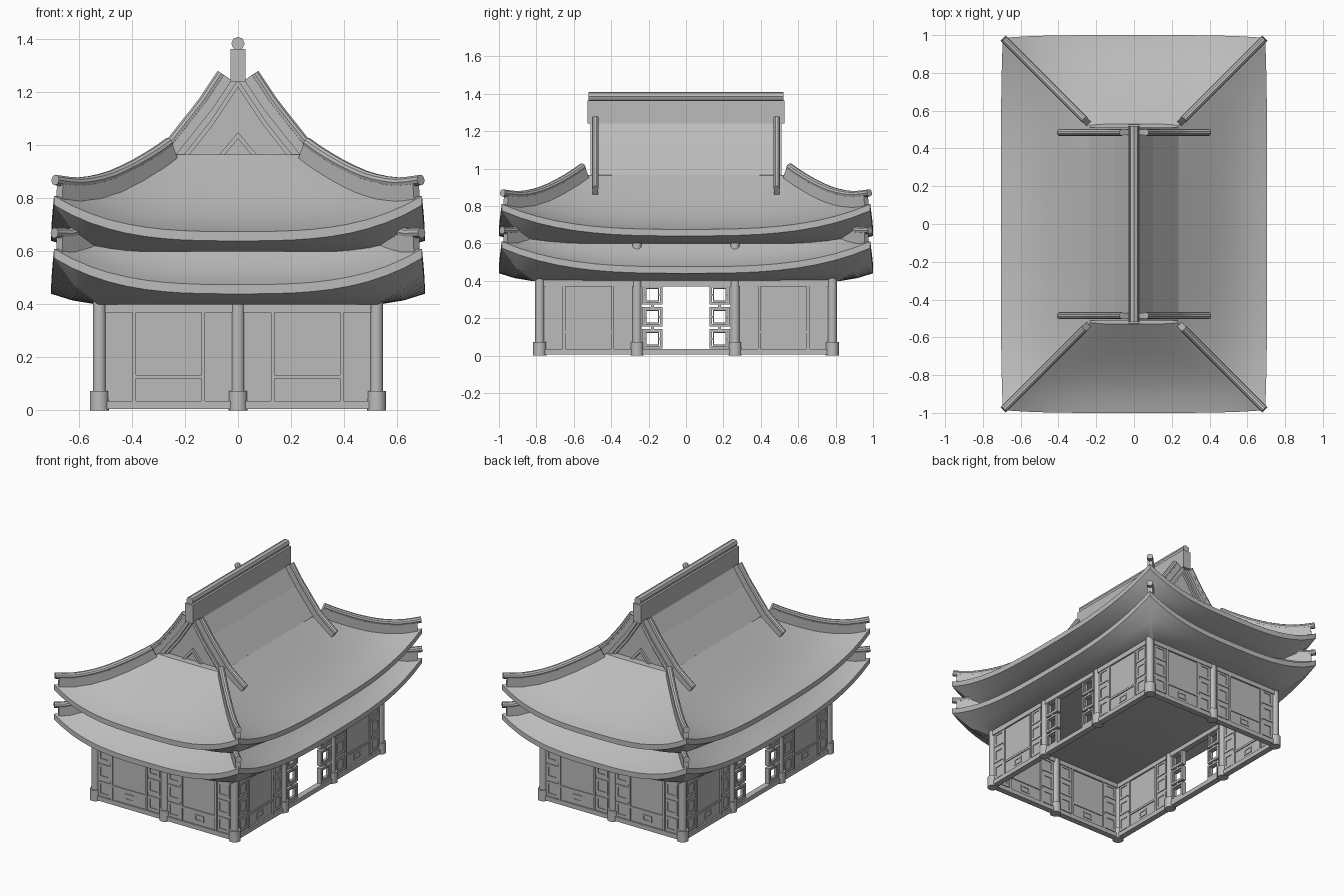
import bpy, bmesh, math
from mathutils import Vector

if "Cube" in bpy.data.objects:
    bpy.data.objects.remove(bpy.data.objects["Cube"])

grey = bpy.data.materials.new("plain_grey")
grey.use_nodes = True
grey.diffuse_color = (0.5, 0.5, 0.5, 1)
grey.node_tree.nodes["Principled BSDF"].inputs["Base Color"].default_value = (0.5, 0.5, 0.5, 1)


def finish(name, bm, smooth=False):
    bmesh.ops.recalc_face_normals(bm, faces=bm.faces)
    mesh = bpy.data.meshes.new(name)
    bm.to_mesh(mesh)
    bm.free()
    mesh.materials.append(grey)
    ob = bpy.data.objects.new(name, mesh)
    bpy.context.collection.objects.link(ob)
    if smooth:
        bpy.ops.object.select_all(action="DESELECT")
        ob.select_set(True)
        bpy.context.view_layer.objects.active = ob
        bpy.ops.object.shade_smooth_by_angle(angle=math.radians(28))
    return ob


def bridge(bm, a, b):
    for i in range(len(a)):
        j = (i + 1) % len(a)
        bm.faces.new((a[i], a[j], b[j], b[i]))


# Curved roofs: rectangular rings, inset by d, with corners swept upward
HALF_X, HALF_Y, LIFT, SEG = 0.705, 1.0, 0.135, 20


def ring(bm, d, z, lift):
    a, b, verts = HALF_X - d, HALF_Y - d, []
    for side in range(4):
        for i in range(SEG):
            s = 2 * i / SEG - 1
            x, y = [(s * a, -b), (a, s * b), (-s * a, b), (-a, -s * b)][side]
            k = 1 - 0.015 * s ** 4
            verts.append(bm.verts.new((x * k, y * k, z + lift * abs(s) ** 3)))
    return verts


def fade(d):
    return LIFT * max(0, 1 - d / 0.47) ** 1.5


def roof(name, base, profile):
    bm = bmesh.new()
    under = [(0.17, base, 0), (0.08, base + 0.015, 0.05), (0, base + 0.04, LIFT)]
    rings = [ring(bm, *u) for u in under] + [ring(bm, d, z, fade(d)) for d, z in profile]
    for a, b in zip(rings, rings[1:]):
        bridge(bm, a, b)
    bm.faces.new(rings[0])
    bm.faces.new(rings[-1])
    return finish(name, bm, True)


lower = [(0, 0.475), (0.06, 0.498), (0.12, 0.537), (0.17, 0.578), (0.22, 0.625)]
upper = [(0, 0.675), (0.08, 0.697), (0.16, 0.735), (0.24, 0.785),
         (0.32, 0.845), (0.4, 0.908), (0.47, 0.965)]
roof("lower_roof", 0.4, lower)
roof("upper_roof", 0.6, upper)


def height(profile, d):
    for (d0, z0), (d1, z1) in zip(profile, profile[1:]):
        if d <= d1:
            return z0 + (z1 - z0) * (d - d0) / (d1 - d0)
    return profile[-1][1]


# Upper gable: wall, roof shell, trim and small ornament
def prism(name, polygons, y):
    bm = bmesh.new()
    for p in polygons:
        bm.faces.new([bm.verts.new((x, -y, z)) for x, z in p])
    bmesh.ops.remove_doubles(bm, verts=bm.verts, dist=1e-5)
    out = bmesh.ops.extrude_face_region(bm, geom=bm.faces[:])["geom"]
    moved = [g for g in out if isinstance(g, bmesh.types.BMVert)]
    bmesh.ops.translate(bm, verts=moved, vec=(0, 2 * y, 0))
    return finish(name, bm)


def chevron(name, pts, drop, y):
    strips = [[a, b, (b[0], b[1] - drop), (a[0], a[1] - drop)] for a, b in zip(pts, pts[1:])]
    prism(name, strips, y)


half = [(0.235, 0.965), (0.1, 1.135), (0, 1.285)]
gable = [(-x, z) for x, z in half] + half[-2::-1]
inner = [(x, z - 0.035) for x, z in gable]
prism("gable_wall", [gable], 0.48)
chevron("gable_roof", gable, 0.04, 0.51)
chevron("gable_trim", inner, 0.03, 0.495)
chevron("gable_ornament", [(-0.08, 0.955), (0, 1.05), (0.08, 0.955)], 0.025, 0.495)


# Ridges: a fin with a round tile on top, swept along the roof
def sweep(name, path, section, smooth=False):
    bm, loops = bmesh.new(), []
    for i, p in enumerate(path):
        t = (path[min(i + 1, len(path) - 1)] - path[max(i - 1, 0)]).normalized()
        side = t.cross(Vector((0, 0, 1))).normalized()
        up = side.cross(t)
        loops.append([bm.verts.new(p + side * u + up * v) for u, v in section])
    for a, b in zip(loops, loops[1:]):
        bridge(bm, a, b)
    bm.faces.new(loops[0])
    bm.faces.new(loops[-1])
    return finish(name, bm, smooth)


def circle(r, up, n=10):
    return [(r * math.cos(2 * math.pi * i / n), up + r * math.sin(2 * math.pi * i / n)) for i in range(n)]


def rect(w, lo, hi):
    return [(-w, lo), (w, lo), (w, hi), (-w, hi)]


def hip(profile, sx, sy, d):
    k = 1 - 0.015
    return Vector((sx * (HALF_X - d) * k, sy * (HALF_Y - d) * k, height(profile, d) + fade(d)))


for sx in (-1, 1):
    for sy in (-1, 1):
        tag = ("left" if sx > 0 else "right") + ("_back" if sy > 0 else "_front")
        for level, prof, end in (("lower", lower, 0.2), ("upper", upper, 0.46)):
            path = [hip(prof, sx, sy, end * i / 10) for i in range(11)]
            sweep(f"{level}_hip_tile_{tag}", path, circle(0.02, 0.06), True)
            path[0] = hip(prof, sx, sy, 0.02)
            sweep(f"{level}_hip_fin_{tag}", path, rect(0.016, -0.03, 0.05))
        # Verge tiles running down beside each gable
        path = []
        for i in range(11):
            x = 0.025 + 0.345 * i / 10
            if x < 0.1:
                z = 1.285 - 1.5 * x
            elif x < 0.235:
                z = 1.135 - 1.26 * (x - 0.1)
            else:
                z = height(upper, HALF_X - x)
            path.append(Vector((sx * x, sy * 0.485, z)))
        sweep("verge_tile_" + tag, path, circle(0.018, 0.045), True)
        sweep("verge_fin_" + tag, path, rect(0.014, -0.02, 0.04))


# Walls and timber details
def boxes(name, items, origin=(0, 0), turn=0.0):
    bm = bmesh.new()
    c, s = math.cos(turn), math.sin(turn)
    for u0, u1, z0, z1, t in items:
        res = bmesh.ops.create_cube(bm, size=1)["verts"]
        for v in res:
            u = (u0 + u1) / 2 + v.co.x * (u1 - u0)
            w = v.co.y * t
            z = (z0 + z1) / 2 + v.co.z * (z1 - z0)
            v.co = (origin[0] + u * c - w * s, origin[1] + u * s + w * c, z)
    return finish(name, bm)


def frame(u, z, w, h, bar, t):
    return [(u - w, u + w, z + h - bar, z + h, t), (u - w, u + w, z - h, z - h + bar, t),
            (u - w, u - w + bar, z - h, z + h, t), (u + w - bar, u + w, z - h, z + h, t)]


LEN, TIERS = 0.24, (0.09, 0.208, 0.325)
rails = [(-LEN, LEN, 0.005, 0.035, 0.04), (-LEN, LEN, 0.37, 0.405, 0.04)]
bay = rails + [(-LEN, LEN, 0.01, 0.4, 0.018), (-0.125, 0.125, 0.12, 0.134, 0.03)]
bay += frame(0, 0.08, 0.035, 0.022, 0.01, 0.026)
door = rails[:]
for s in (-1, 1):
    bay.append((s * 0.13 - 0.007, s * 0.13 + 0.007, 0.03, 0.38, 0.036))
    for z in TIERS:
        bay += frame(s * 0.185, z, 0.045, 0.048, 0.016, 0.028)
        door += frame(s * 0.18, z, 0.055, 0.052, 0.014, 0.03)
        door += frame(s * 0.18, z, 0.036, 0.036, 0.006, 0.02)
        door.append((s * 0.18 - 0.008, s * 0.18 + 0.008, z + 0.05, z + 0.07, 0.02))
        for e in (-1, 1):
            door.append((s * 0.18 + e * 0.042 - 0.008, s * 0.18 + e * 0.042 + 0.008,
                         z - 0.004, z + 0.004, 0.02))

PX, PY, DOOR = 0.523, 0.782, 0.262
for s in (-1, 1):
    end, flank = ("back" if s > 0 else "front"), ("left" if s > 0 else "right")
    for q in (-1, 1):
        boxes(f"{end}_wall_{'left' if q > 0 else 'right'}", bay, (q * PX / 2, s * PY))
        boxes(f"{flank}_wall_{'back' if q > 0 else 'front'}", bay,
              (s * PX, q * (PY + DOOR) / 2), math.pi / 2)
    boxes(f"{flank}_doorway", door, (s * PX, 0), math.pi / 2)

# Posts with round footings
spots = [(x, y) for x in (-PX, PX) for y in (-PY, -DOOR, DOOR, PY)] + [(0, -PY), (0, PY)]
for name, r, top in (("post", 0.025, 0.61), ("post_footing", 0.036, 0.073)):
    for x, y in spots:
        bm = bmesh.new()
        bmesh.ops.create_cone(bm, cap_ends=True, segments=16, radius1=r, radius2=r, depth=top)
        bmesh.ops.translate(bm, verts=bm.verts, vec=(x, y, top / 2))
        finish(name, bm, True)

# Main ridge
boxes("ridge_wall", [(-0.527, 0.527, 1.24, 1.365, 0.058)], turn=math.pi / 2)
ridge = [Vector((0, y, 1.385)) for y in (-0.52, 0.52)]
sweep("ridge_tile", ridge, circle(0.025, 0, 8), True)
